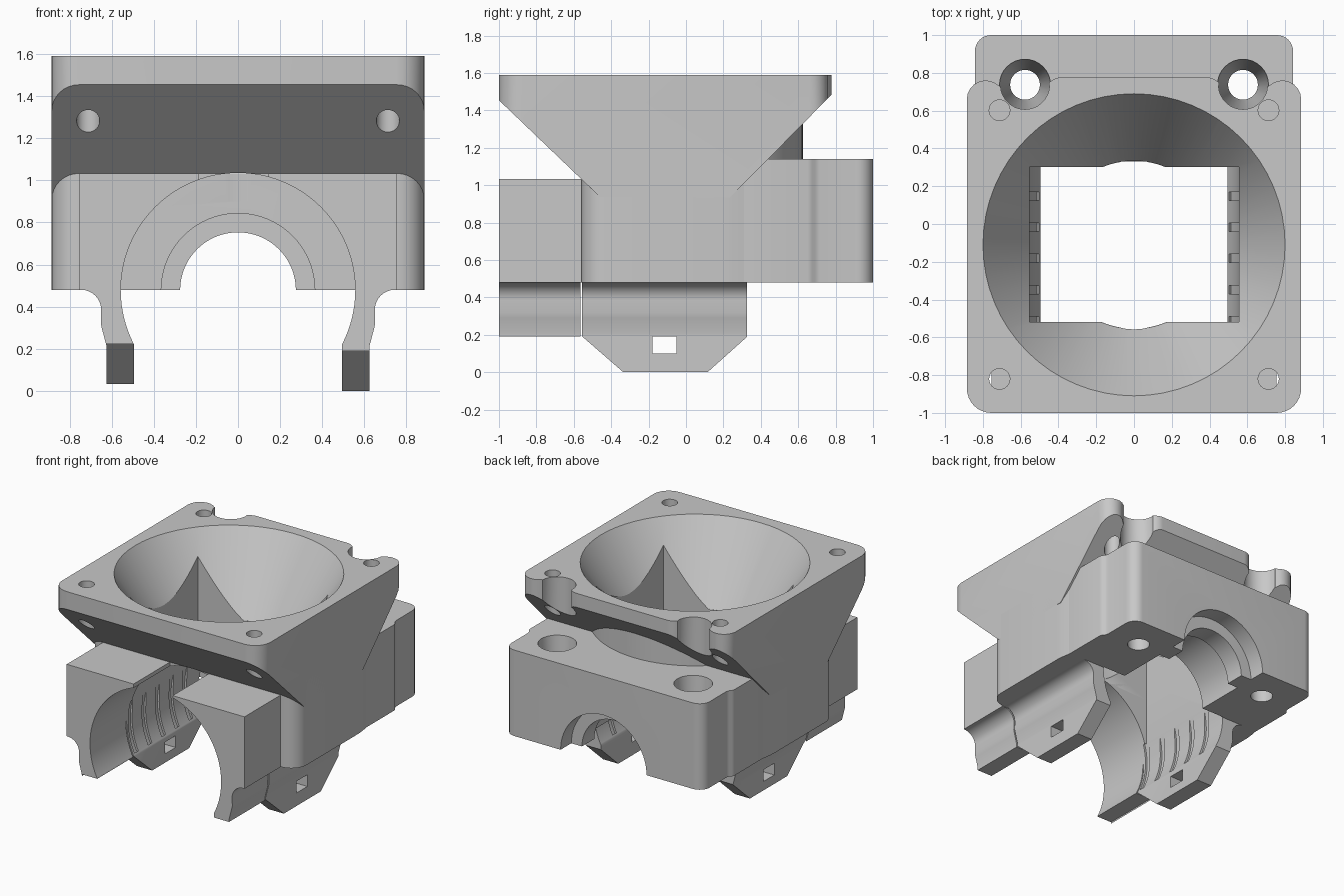
import bpy, bmesh
from math import sin, cos, radians

cube = bpy.data.objects.get("Cube")
if cube:
    bpy.data.objects.remove(cube, do_unlink=True)

grey = bpy.data.materials.new("plain grey plastic")
grey.use_nodes = True
colour = (0.58, 0.58, 0.58, 1)
grey.diffuse_color = colour
grey.node_tree.nodes["Principled BSDF"].inputs["Base Color"].default_value = colour

AXES = {"x": lambda u, v, w: (w, u, v),
        "y": lambda u, v, w: (u, w, v),
        "z": lambda u, v, w: (u, v, w)}
cutters = []


def loft(name, lower, upper, axis, a, b):
    """Solid between two matching outlines at a and b along an axis."""
    bm = bmesh.new()
    place = AXES[axis]
    low = [bm.verts.new(place(u, v, a)) for u, v in lower]
    top = [bm.verts.new(place(u, v, b)) for u, v in upper]
    bm.faces.new(low)
    bm.faces.new(top)
    n = len(low)
    for i in range(n):
        j = (i + 1) % n
        bm.faces.new((low[i], low[j], top[j], top[i]))
    bmesh.ops.recalc_face_normals(bm, faces=bm.faces)
    mesh = bpy.data.meshes.new(name)
    bm.to_mesh(mesh)
    bm.free()
    mesh.materials.append(grey)
    ob = bpy.data.objects.new(name, mesh)
    bpy.context.collection.objects.link(ob)
    return ob


def prism(name, pts, axis, a, b):
    return loft(name, pts, pts, axis, a, b)


def arc(cx, cy, r, start, end, n=8):
    steps = [radians(start + (end - start) * i / n) for i in range(n + 1)]
    return [(cx + r * cos(t), cy + r * sin(t)) for t in steps]


def circle(cx, cy, r, n=64):
    return arc(cx, cy, r, 0, 360, n)[:-1]


def rect(u0, u1, v0, v1):
    return [(u0, v0), (u1, v0), (u1, v1), (u0, v1)]


def mirrored(half):
    """Close a right-hand half outline with its mirror image."""
    return half + [(-u, v) for u, v in reversed(half)]


def cutter(ob):
    ob.hide_render = True
    cutters.append(ob)
    return ob


def combine(ob, tools, operation="DIFFERENCE"):
    bpy.context.view_layer.objects.active = ob
    for tool in tools:
        mod = ob.modifiers.new("cut", "BOOLEAN")
        mod.operation, mod.object, mod.solver = operation, tool, "EXACT"
        bpy.ops.object.modifier_apply(modifier=mod.name)
    return ob


AXIS_Z = 0.478              # height of the motor bore axis
FAN_Y = -0.11               # centre of the fan opening
MOUNT = (0.577, 0.737)      # plan position of a mounting hole

# Cutters: funnel with neck, square throat and stepped motor bore
funnel = cutter(loft("funnel_cutter", circle(0, FAN_Y, 0.445), circle(0, FAN_Y, 0.806),
                     "z", 1.03, 1.6))
neck = cutter(prism("neck_cutter", circle(0, FAN_Y, 0.444), "z", 0.9, 1.04))
throat = cutter(prism("throat_cutter", rect(-0.553, 0.556, -0.52, 0.302), "z", 0.3, 1.58))
bore = cutter(prism("bore_cutter", circle(0, AXIS_Z, 0.557, 96), "y", -1.1, 0.33))
seat_bore = cutter(prism("seat_cutter", circle(0, AXIS_Z, 0.365), "y", 0.2, 0.72))
shaft_bore = cutter(prism("shaft_cutter", circle(0, AXIS_Z, 0.275), "y", 0.2, 1.1))
rear_bore = cutter(prism("rear_cutter", circle(0, AXIS_Z, 0.365), "y", 0.87, 1.1))
cavity = [funnel, neck, throat, bore]

# Cutters: fan screw holes and tapered mounting holes
screws, mounts = [], []
for s in (-1, 1):
    for y in (-0.82, 0.602):
        screws.append(cutter(prism("screw_cutter", circle(s * 0.712, y, 0.055, 24),
                                   "z", 1.0, 1.7)))
    mounts.append(cutter(loft("mount_cutter", circle(s * MOUNT[0], MOUNT[1], 0.078, 32),
                              circle(s * MOUNT[0], MOUNT[1], 0.136, 32), "z", 0.47, 1.15)))

# Cutters: shallow cooling grooves along both bore walls
grooves = []
for s in (-1, 1):
    for i in range(5):
        y = 0.125 - i * 0.165
        wedge = [(s * u, v) for u, v in
                 [(0.3, AXIS_Z)] + arc(0, AXIS_Z, 0.572, -26, 16, 12)]
        grooves.append(cutter(prism("groove_cutter", wedge, "y", y, y + 0.045)))

# Fan plate with rounded ears, screwdriver notches and sloping undersides
plate_half = (arc(0.755, -0.87, 0.13, -90, 0) + arc(0.785, 0.66, 0.1, 0, 135)
              + arc(*MOUNT, 0.13, -3, -175, 16) + arc(0.38, 0.677, 0.1, 45, 90))
fan_plate = prism("fan_plate", mirrored(plate_half), "z", 0.8, 1.59)
slopes = cutter(prism("slope_profile", [(-1.1, 1.7), (-1.1, 1.55), (-0.46, 0.937),
                                        (0.235, 0.935), (0.44, 1.14), (0.87, 1.578),
                                        (0.87, 1.7)], "x", -1, 1))
combine(fan_plate, [slopes], "INTERSECT")
combine(fan_plate, cavity + screws)

# Main housing below the plate, easing into the rear block
housing_half = arc(0.755, -0.43, 0.13, -90, 0) + [(0.885, 0.2), (0.881, 0.25), (0.871, 0.31)]
housing = prism("housing", mirrored(housing_half), "z", 0.48, 1.13)
combine(housing, cavity + grooves)

# Rear bearing block, slightly narrower towards its rounded rear corners
block_half = ([(0.868, 0.2), (0.87, 0.3), (0.87, 0.65), (0.863, 0.675), (0.849, 0.69),
               (0.842, 0.715)] + arc(0.757, 0.915, 0.085, 0, 90))
rear_block = prism("rear_block", mirrored(block_half), "z", 0.48, 1.14)
combine(rear_block, cavity + [seat_bore, shaft_bore, rear_bore] + mounts)

# Round collar between the rear block and the plate
collar = prism("funnel_collar", arc(0, FAN_Y, 0.735, 20, 160, 40), "z", 1.0, 1.4)
combine(collar, [slopes] + cavity)

# Front arms and clip legs on each side
window = cutter(prism("window_cutter", rect(-0.18, -0.05, 0.1, 0.19), "x", -1, 1))


def leg_profile(s, bottom, head):
    """Cross-section with a concave shoulder above a narrow foot."""
    pts = head + arc(0.745, 0.385, 0.095, 90, 180) + [
        (0.652, 0.32), (0.645, 0.29), (0.624, 0.21),
        (0.624, bottom), (0.495, bottom), (0.495, 0.5)]
    return [(s * u, v) for u, v in pts]


for s, side, lift, gap in ((1, "left", 0, 0.145), (-1, "right", 0.032, 0.187)):
    head = [(0.49, 0.6), (gap, 0.8), (gap, 1.032), (0.755, 1.032), (0.755, 0.48)]
    arm = prism("front_arm_" + side, leg_profile(s, 0.19 + lift, head), "y", -1, -0.565)
    combine(arm, [bore])
    # Bridge that joins the arm to the housing above the leg
    bridge = prism("arm_bridge_" + side, rect(*sorted((s * gap, s * 0.755)), 0.48, 1.032),
                   "y", -0.57, -0.54)
    combine(bridge, [bore, neck])

    leg = prism("clip_leg_" + side, leg_profile(s, lift, [(0.745, 0.5)]),
                "y", -0.555, 0.325)
    outline = cutter(prism("leg_outline", [(-0.6, 0.6), (-0.6, 0.23 + lift),
                                           (-0.335, lift), (0.115, lift),
                                           (0.4, 0.255 + lift), (0.4, 0.6)], "x", -1, 1))
    combine(leg, [outline], "INTERSECT")
    combine(leg, [bore, window] + grooves)

# Remove the cutters and smooth the curved walls
for tool in cutters:
    bpy.data.objects.remove(tool, do_unlink=True)
bpy.ops.object.select_all(action="DESELECT")
for ob in bpy.context.collection.objects:
    if ob.type == "MESH":
        ob.select_set(True)
        bpy.context.view_layer.objects.active = ob
bpy.ops.object.shade_smooth_by_angle(angle=radians(30))
